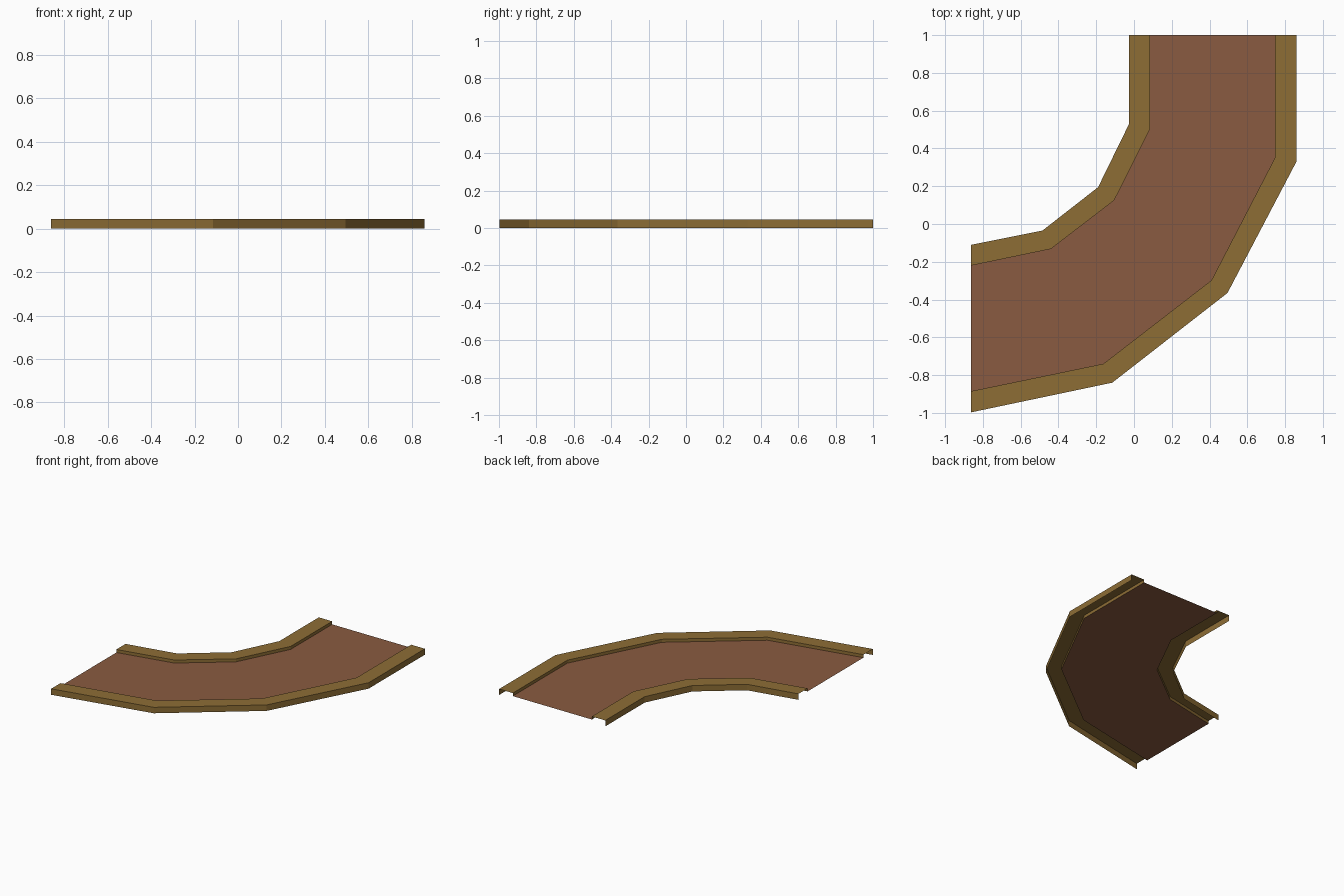
import bpy, bmesh
from mathutils import Vector

if "Cube" in bpy.data.objects:
    bpy.data.objects.remove(bpy.data.objects["Cube"])

TOP, ROAD, BASE = 0.045, 0.022, 0.0

# Plan lines of the bend, from the back end round to the left end
inner_rim = [(-0.026, 1), (-0.026, 0.53), (-0.19, 0.195), (-0.485, -0.035), (-0.862, -0.11)]
inner_edge = [(0.086, 1), (0.086, 0.505), (-0.105, 0.125), (-0.44, -0.132), (-0.862, -0.22)]
outer_edge = [(0.746, 1), (0.746, 0.35), (0.41, -0.298), (-0.162, -0.74), (-0.862, -0.885)]
outer_rim = [(0.86, 1), (0.86, 0.33), (0.495, -0.365), (-0.115, -0.84), (-0.862, -0.997)]


def material(name, rgb):
    m = bpy.data.materials.new(name)
    m.diffuse_color = (*rgb, 1)
    m.use_nodes = True
    m.node_tree.nodes["Principled BSDF"].inputs["Base Color"].default_value = m.diffuse_color
    return m


def sheet(name, rails, mat, flip=False):
    """Flat-faced surface joining consecutive (line, height) rails."""
    bm = bmesh.new()
    rows = [[bm.verts.new((x, y, z)) for x, y in line] for line, z in rails]
    for a, b in zip(rows, rows[1:]):
        for i in range(len(a) - 1):
            f = bm.faces.new((a[i], a[i + 1], b[i + 1], b[i]))
            if flip:
                f.normal_flip()
    me = bpy.data.meshes.new(name)
    bm.to_mesh(me)
    bm.free()
    me.materials.append(mat)
    ob = bpy.data.objects.new(name, me)
    bpy.context.collection.objects.link(ob)
    return ob


ochre = material("ochre_kerb", (0.27, 0.155, 0.036))
earth = material("brown_earth", (0.255, 0.105, 0.052))

# Path surface
sheet("path", [(inner_edge, ROAD), (outer_edge, ROAD)], earth)

# Kerbs: outside skirt, flat top and short inside step, open beneath
for name, rim, edge, flip in (("inner_kerb", inner_rim, inner_edge, False),
                              ("outer_kerb", outer_rim, outer_edge, True)):
    sheet(name, [(rim, BASE), (rim, TOP), (edge, TOP), (edge, ROAD)], ochre, flip)
